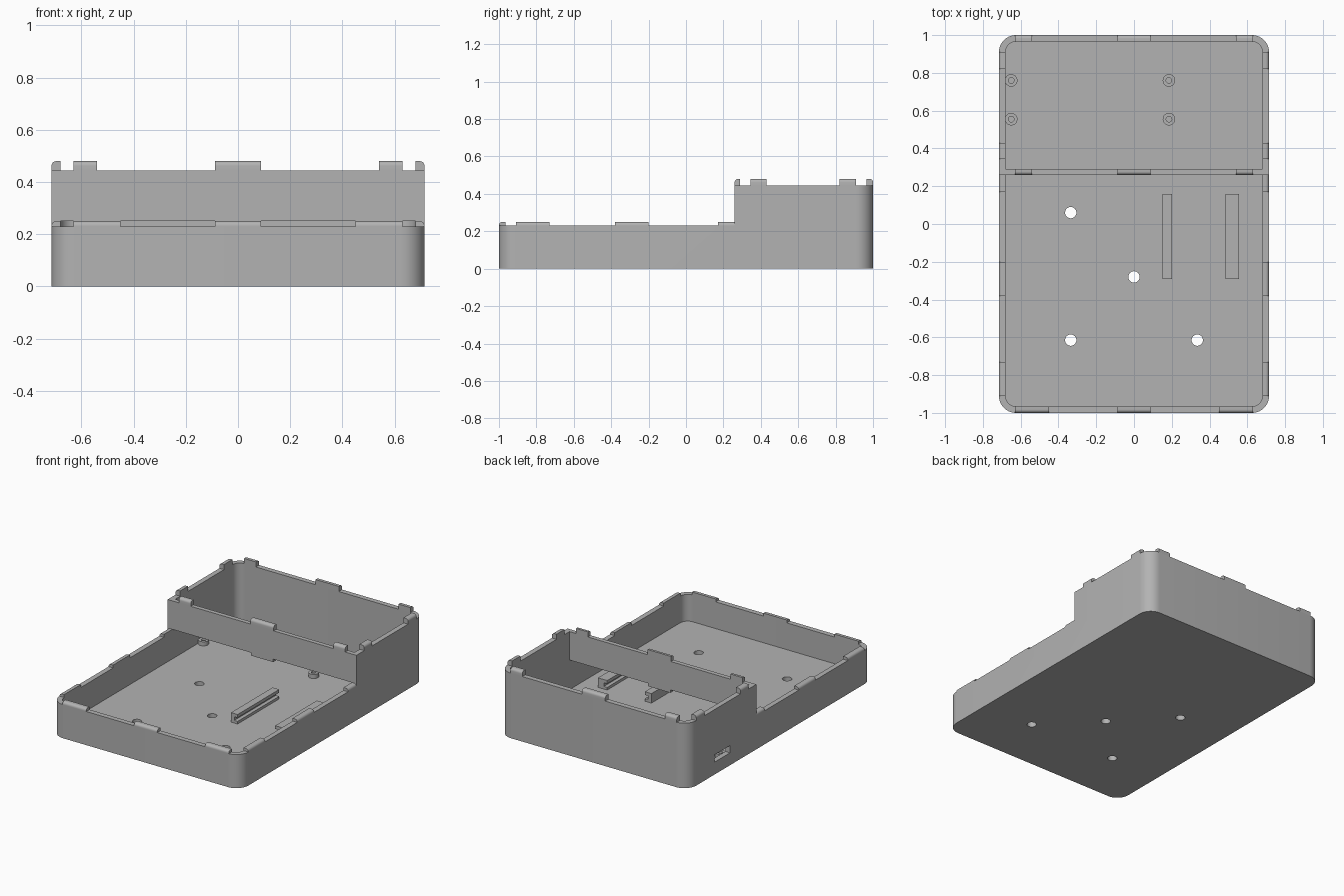
import bpy, bmesh
from math import cos, sin, pi
from mathutils import Vector

if "Cube" in bpy.data.objects:
    bpy.data.objects.remove(bpy.data.objects["Cube"])

GREY = (0.45, 0.45, 0.45, 1)
plastic = bpy.data.materials.new("grey plastic")
plastic.use_nodes = True
plastic.diffuse_color = GREY
plastic.node_tree.nodes["Principled BSDF"].inputs["Base Color"].default_value = GREY

W, L, T = 0.715, 1.0, 0.035            # half width, half length, wall thickness
FLOOR, LOW, LOW_TAB = 0.047, 0.23, 0.25
HIGH, HIGH_TAB, STEP = 0.445, 0.48, 0.26


def prism(name, outline, origin, u, v, along):
    """Extrude a 2D outline, drawn on axes u and v, by the vector along."""
    o, u, v, along = map(Vector, (origin, u, v, along))
    bm = bmesh.new()
    face = bm.faces.new([bm.verts.new(o + u * a + v * b) for a, b in outline])
    new = bmesh.ops.extrude_face_region(bm, geom=[face])["geom"]
    bmesh.ops.translate(bm, vec=along, verts=[e for e in new if isinstance(e, bmesh.types.BMVert)])
    bmesh.ops.recalc_face_normals(bm, faces=bm.faces)
    mesh = bpy.data.meshes.new(name)
    bm.to_mesh(mesh)
    bm.free()
    mesh.materials.append(plastic)
    ob = bpy.data.objects.new(name, mesh)
    bpy.context.collection.objects.link(ob)
    return ob


def upright(name, outline, z0, z1, x=0, y=0):
    return prism(name, outline, (x, y, z0), (1, 0, 0), (0, 1, 0), (0, 0, z1 - z0))


def box(name, x0, x1, y0, y1, z0, z1):
    return upright(name, [(x0, y0), (x1, y0), (x1, y1), (x0, y1)], z0, z1)


def circle(r, n=32):
    return [(r * cos(2 * pi * i / n), r * sin(2 * pi * i / n)) for i in range(n)]


def rounded(w, l, r, n=10):
    pts = []
    for q, (sx, sy) in enumerate([(1, 1), (-1, 1), (-1, -1), (1, -1)]):
        for i in range(n + 1):
            a = (q + i / n) * pi / 2
            pts.append((sx * (w - r) + r * cos(a), sy * (l - r) + r * sin(a)))
    return pts


def activate(ob):
    bpy.ops.object.select_all(action='DESELECT')
    ob.select_set(True)
    bpy.context.view_layer.objects.active = ob


def cut(ob, cutter):
    cutter.hide_render = True
    mod = ob.modifiers.new("cut", 'BOOLEAN')
    mod.operation, mod.solver, mod.object = 'DIFFERENCE', 'EXACT', cutter
    activate(ob)
    bpy.ops.object.modifier_apply(modifier=mod.name)
    bpy.data.objects.remove(cutter)


def smooth(ob):
    activate(ob)
    bpy.ops.object.shade_smooth_by_angle(angle=pi / 6)


# Stepped tray shell
shell = upright("shell", rounded(W, L, 0.09), 0, HIGH)
cut(shell, upright("cavity", rounded(W - T, L - T, 0.055), FLOOR, 1))
cut(shell, box("step_cutter", -1, 1, -2, STEP, LOW, 1))
for x, y in [(-0.335, 0.06), (0, -0.28), (-0.335, -0.615), (0.335, -0.615)]:
    cut(shell, upright("hole_cutter", circle(0.03), -0.1, 0.1, x, y))
cut(shell, box("port_cutter", -0.8, -0.6, 0.545, 0.715, 0.085, 0.135))
smooth(shell)

# Divider hanging between the side walls, open underneath
box("divider", -W + T, W - T, STEP, STEP + 0.03, LOW_TAB, HIGH)
box("divider_lower_tab", -0.085, 0.085, STEP, STEP + 0.03, LOW, LOW_TAB)


# Rim tabs, rounded on their outer top edge
def tab(name, start, inward, along, z0, z1, depth=T):
    r = min(0.018, z1 - z0)
    arc = [(r - r * cos(a), z1 - r + r * sin(a)) for a in [i * pi / 12 for i in range(1, 7)]]
    outline = [(0, z0)] + ([(0, z1 - r)] if z1 - r > z0 + 0.001 else [])
    outline += arc + [(depth, z1), (depth, z0)]
    smooth(prism(name, outline, start, inward, (0, 0, 1), along))


for side in (-1, 1):
    for y0, y1 in [(-0.91, -0.73), (-0.38, -0.2), (0.17, STEP)]:
        tab("low_side_tab", (side * W, y0, 0), (-side, 0, 0), (0, y1 - y0, 0), LOW, LOW_TAB)
    for y0, y1 in [(0.345, 0.43), (0.82, 0.91)]:
        tab("high_side_tab", (side * W, y0, 0), (-side, 0, 0), (0, y1 - y0, 0), HIGH, HIGH_TAB)
for x0, x1 in [(-0.63, -0.45), (-0.088, 0.088), (0.45, 0.63)]:
    tab("front_tab", (x0, -L, 0), (0, 1, 0), (x1 - x0, 0, 0), LOW, LOW_TAB)
for x0, x1 in [(-0.63, -0.54), (-0.088, 0.088), (0.54, 0.63)]:
    tab("divider_tab", (x0, STEP, 0), (0, 1, 0), (x1 - x0, 0, 0), HIGH, HIGH_TAB, 0.03)
    tab("back_tab", (x0, L, 0), (0, -1, 0), (x1 - x0, 0, 0), HIGH, HIGH_TAB)

# Board standoffs
for x in (-0.65, 0.185):
    for y in (0.555, 0.76):
        post = upright("standoff", circle(0.033), FLOOR, 0.075, x, y)
        cut(post, upright("screw_cutter", circle(0.015, 20), FLOOR - 0.01, 0.2, x, y))
        smooth(post)


# Grooved rails facing each other
def rail(name, x, direction, width):
    g = width - 0.025
    outline = [(0, FLOOR), (width, FLOOR), (width, 0.065), (g, 0.065),
               (g, 0.09), (width, 0.09), (width, 0.112), (0, 0.112)]
    prism(name, outline, (x, -0.29, 0), (direction, 0, 0), (0, 0, 1), (0, 0.45, 0))


rail("right_rail", 0.15, 1, 0.05)
rail("left_rail", 0.555, -1, 0.07)
